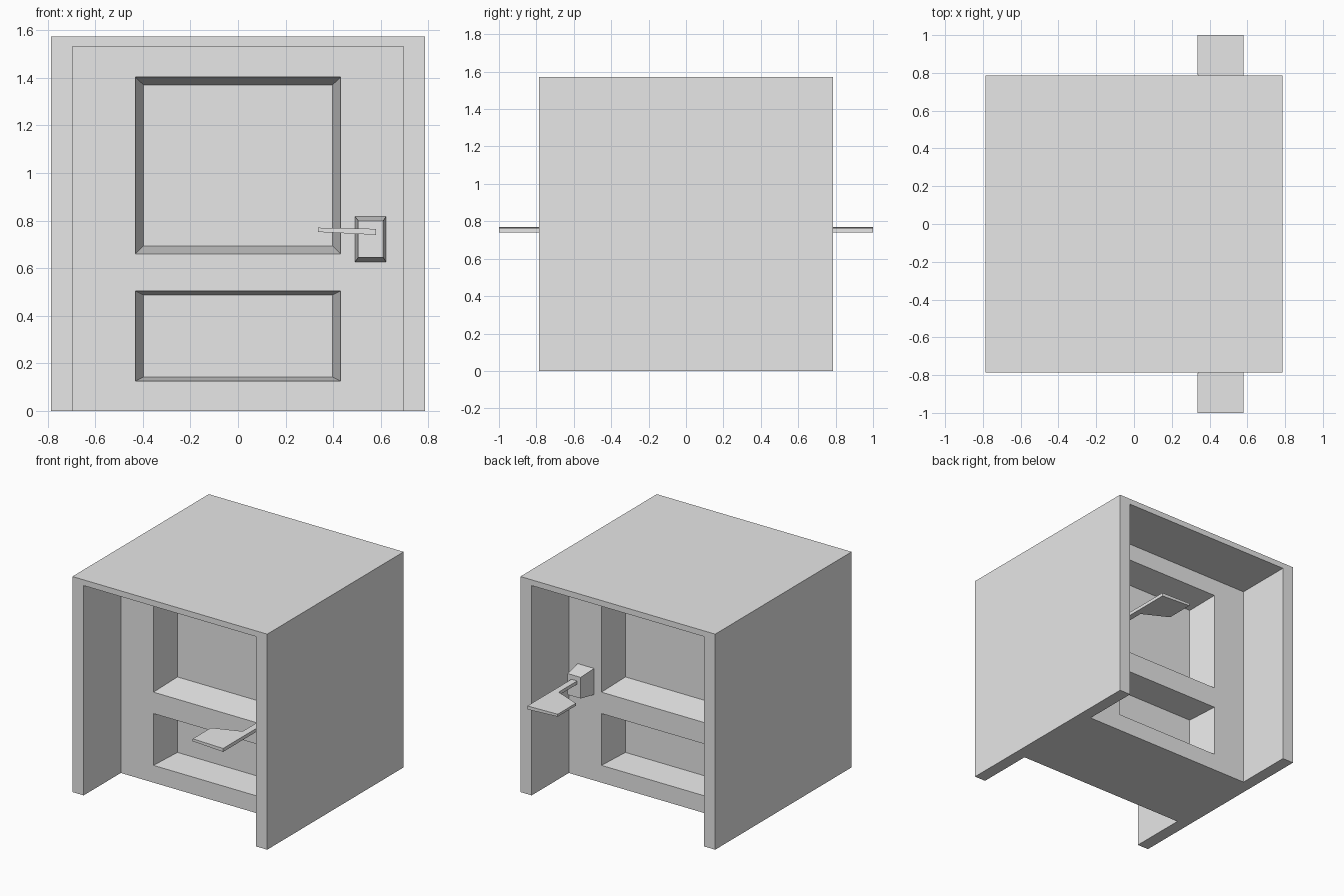
import bpy, bmesh

if "Cube" in bpy.data.objects:
    bpy.data.objects.remove(bpy.data.objects["Cube"])

# One plain colour for everything
grey = bpy.data.materials.new("light_grey")
grey.use_nodes = True
colour = (0.8, 0.8, 0.8, 1)
grey.diffuse_color = colour
grey.node_tree.nodes["Principled BSDF"].inputs["Base Color"].default_value = colour

HALF, TOP = 0.786, 1.572          # outer frame
JAMB, HEAD = 0.695, 1.53          # opening
DOOR = 0.358                      # half thickness of the door
RECESS = 0.227                    # depth of the sunken panels


def finish(bm, name):
    bmesh.ops.remove_doubles(bm, verts=bm.verts, dist=0.0001)
    bmesh.ops.recalc_face_normals(bm, faces=bm.faces)
    mesh = bpy.data.meshes.new(name)
    bm.to_mesh(mesh)
    bm.free()
    mesh.materials.append(grey)
    obj = bpy.data.objects.new(name, mesh)
    bpy.context.collection.objects.link(obj)
    return obj


def face(bm, points):
    return bm.faces.new([bm.verts.new(p) for p in points])


def loft(bm, ring_a, ring_b):
    """Closed solid between two matching rings of points."""
    face(bm, ring_a)
    face(bm, ring_b)
    for i in range(len(ring_a)):
        j = (i + 1) % len(ring_a)
        face(bm, [ring_a[i], ring_a[j], ring_b[j], ring_b[i]])


def rect(x0, x1, z0, z1, y):
    return [(x0, y, z0), (x1, y, z0), (x1, y, z1), (x0, y, z1)]


# Deep door frame: two jambs and a head, as one extruded profile
profile = [(-HALF, 0), (-JAMB, 0), (-JAMB, HEAD), (JAMB, HEAD),
           (JAMB, 0), (HALF, 0), (HALF, TOP), (-HALF, TOP)]
bm = bmesh.new()
loft(bm, *[[(x, y, z) for x, z in profile] for y in (-HALF, HALF)])
finish(bm, "door_frame")

# Door leaf: a grid of faces on each side, with two cells sunk into panels
xs = [-JAMB, -0.431, 0.431, JAMB]
zs = [0, 0.126, 0.504, 0.66, 1.403, HEAD]
bm = bmesh.new()
for side in (-1, 1):
    y = side * DOOR
    for i in range(len(xs) - 1):
        for k in range(len(zs) - 1):
            cell = (xs[i], xs[i + 1], zs[k], zs[k + 1])
            outer = rect(*cell, y)
            if i == 1 and k in (1, 3):
                dx, dz = 0.034, 0.045 * (cell[3] - cell[2])
                inner = rect(cell[0] + dx, cell[1] - dx,
                             cell[2] + dz, cell[3] - dz, y - side * RECESS)
                face(bm, inner)
                for a in range(4):
                    b = (a + 1) % 4
                    face(bm, [outer[a], outer[b], inner[b], inner[a]])
            else:
                face(bm, outer)
bmesh.ops.remove_doubles(bm, verts=bm.verts, dist=0.0001)
rim = [e for e in bm.edges if e.is_boundary]
bmesh.ops.bridge_loops(bm, edges=rim)
finish(bm, "door_leaf")

# Lever outline as (x, distance from the middle of the door)
outline = [(0.58, 0.45), (0.58, 1.0), (0.335, 1.0),
           (0.335, 0.79), (0.533, 0.706), (0.533, 0.45)]


def lever_height(x, low, high):
    """Blend from the spindle end to the free end of the lever."""
    return low + (high - low) * (0.58 - x) / 0.245


for side, label in ((-1, "front"), (1, "back")):
    # Tapered plate behind the handle
    bm = bmesh.new()
    loft(bm, rect(0.491, 0.622, 0.626, 0.817, side * DOOR),
         rect(0.505, 0.61, 0.645, 0.799, side * (DOOR + 0.134)))
    finish(bm, label + "_handle_plate")

    # Flat lever with its spindle
    bm = bmesh.new()
    loft(bm, [(x, side * d, lever_height(x, 0.74, 0.752)) for x, d in outline],
         [(x, side * d, lever_height(x, 0.765, 0.77)) for x, d in outline])
    finish(bm, label + "_handle_lever")
